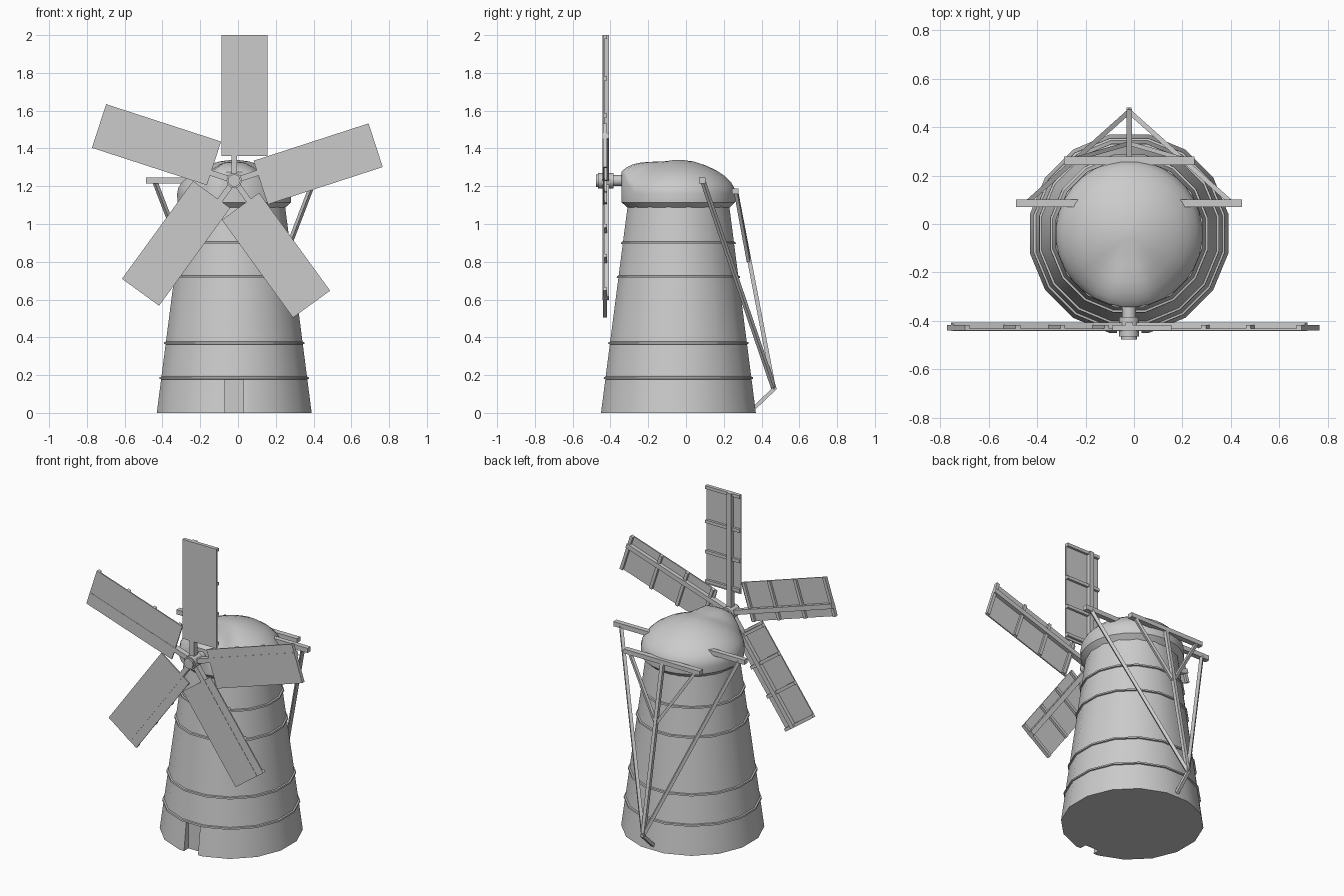
import bpy, bmesh
from math import sin, cos, pi, radians
from mathutils import Vector, Matrix

if "Cube" in bpy.data.objects:
    bpy.data.objects.remove(bpy.data.objects["Cube"])

CX, CY = -0.02, -0.04          # tower axis
HUB = Vector((CX, -0.425, 1.23))


def finish(name, bm, smooth=False):
    bmesh.ops.recalc_face_normals(bm, faces=bm.faces)
    me = bpy.data.meshes.new(name)
    bm.to_mesh(me)
    bm.free()
    if smooth:
        me.shade_smooth()
        me.set_sharp_from_angle(angle=radians(32))
    ob = bpy.data.objects.new(name, me)
    bpy.context.collection.objects.link(ob)
    return ob


def lathe(name, profile, sides, lift=None):
    """Closed lathe around the tower axis; lift(r, z, angle) may adjust heights."""
    bm = bmesh.new()
    rings = []
    for r, z in profile:
        ring = []
        for i in range(sides):
            a = 2 * pi * (i + 0.5) / sides
            h = lift(r, z, a) if lift else z
            ring.append(bm.verts.new((CX + r * cos(a), CY + r * sin(a), h)))
        rings.append(ring)
    for lo, hi in zip(rings, rings[1:]):
        for i in range(sides):
            j = (i + 1) % sides
            bm.faces.new((lo[i], lo[j], hi[j], hi[i]))
    bm.faces.new(rings[0])
    bm.faces.new(rings[-1])
    return finish(name, bm, True)


def add_box(bm, lo, hi, mat=Matrix()):
    lo, hi = Vector(lo), Vector(hi)
    m = mat @ Matrix.Translation((lo + hi) / 2) @ Matrix.Diagonal((*(hi - lo), 1))
    bmesh.ops.create_cube(bm, size=1, matrix=m)


def box(name, lo, hi):
    bm = bmesh.new()
    add_box(bm, lo, hi)
    return finish(name, bm)


def bar(name, a, b, t):
    a, b = Vector(a), Vector(b)
    rot = (b - a).to_track_quat('Z', 'Y').to_matrix().to_4x4()
    bm = bmesh.new()
    add_box(bm, (-t / 2, -t / 2, 0), (t / 2, t / 2, (b - a).length),
            Matrix.Translation(a) @ rot)
    return finish(name, bm)


def rod(name, y0, y1, r):
    bm = bmesh.new()
    m = Matrix.Translation((CX, (y0 + y1) / 2, HUB.z)) @ Matrix.Rotation(pi / 2, 4, 'X')
    bmesh.ops.create_cone(bm, cap_ends=True, segments=12, radius1=r, radius2=r,
                          depth=y1 - y0, matrix=m)
    return finish(name, bm, True)


# Tapered tower with four raised bands
def tower_r(z):
    return 0.418 - 0.143 * z / 1.09


profile = [(tower_r(0), 0)]
for z in (0.185, 0.37, 0.72, 0.90):
    for dz, out in ((-0.007, 0), (-0.005, 0.009), (0.005, 0.009), (0.007, 0)):
        profile.append((tower_r(z + dz) + out, z + dz))
profile.append((tower_r(1.1), 1.1))
tower = lathe("tower", profile, 16)

# Door recess
cutter = box("door_cutter", (-0.07, -0.6, -0.1), (0.03, -0.405, 0.178))
cutter.hide_render = True
cutter.hide_viewport = True
cut = tower.modifiers.new("door", 'BOOLEAN')
cut.operation = 'DIFFERENCE'
cut.object = cutter


# Domed cap, raised into a beak over the sail shaft
def beak(r, z, a):
    if z < 1.15:
        return z
    off = abs((a + pi / 2 + pi) % (2 * pi) - pi)
    w = min(1, max(0, (radians(42) - off) / radians(30)))
    w = w * w * (3 - 2 * w)
    return z + w * max(0, 1.33 - 0.05 * (r / 0.3) ** 6 - z)


lathe("cap", [(0.27, 1.085), (0.302, 1.115), (0.304, 1.16), (0.298, 1.19),
              (0.28, 1.22), (0.245, 1.255), (0.2, 1.285), (0.14, 1.312),
              (0.08, 1.331), (0.02, 1.339)], 32, beak)

# Shaft and hub
rod("shaft", -0.42, -0.2, 0.029)
rod("hub_collar", -0.41, -0.385, 0.041)
rod("hub_nose", -0.465, -0.40, 0.041)
rod("hub_tip", -0.477, -0.46, 0.033)

# Five sails: stock, sheet and cross bars
for k in range(5):
    m = Matrix.Translation(HUB) @ Matrix.Rotation(2 * pi * k / 5, 4, 'Y')
    bm = bmesh.new()
    add_box(bm, (-0.015, -0.0165, 0), (0.015, 0.018, 0.77), m)
    add_box(bm, (-0.068, -0.015, 0.13), (0.175, -0.007, 0.77), m)
    for v in (0.155, 0.345, 0.54, 0.76):
        add_box(bm, (-0.068, -0.01, v - 0.01), (0.175, 0.008, v + 0.01), m)
    finish(f"sail_{k + 1}", bm)

# Tail beams through the cap
box("long_beam", (-0.487, 0.07, 1.215), (0.447, 0.102, 1.245))
box("short_beam", (-0.29, 0.243, 1.16), (0.25, 0.278, 1.188))

# Tail pole, struts and foot
apex = (CX, 0.465, 0.13)
bar("tail_pole", (CX, 0.265, 1.175), apex, 0.022)
bar("tail_foot", (CX, 0.475, 0.135), (CX, 0.365, 0.03), 0.02)
for side, s in (("left", -1), ("right", 1)):
    bar(f"long_strut_{side}", (CX + s * 0.42, 0.09, 1.225), apex, 0.02)
    bar(f"short_strut_{side}", (CX + s * 0.235, 0.265, 1.17), (CX, 0.333, 0.80), 0.018)
